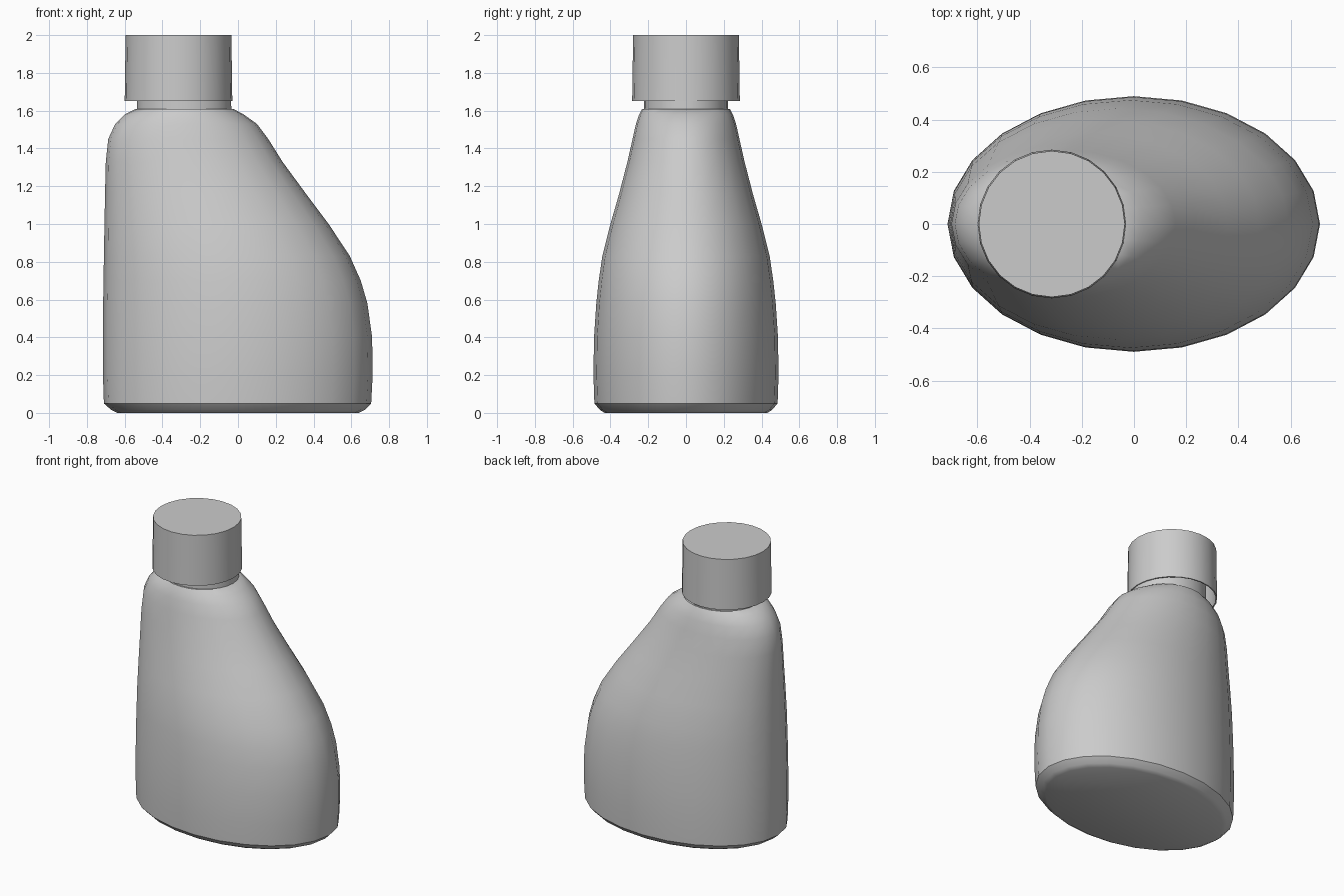
import bpy, bmesh, math

cube = bpy.data.objects.get("Cube")
if cube:
    bpy.data.objects.remove(cube)

SIDES = 24

grey = bpy.data.materials.new("light_grey")
grey.use_nodes = True
colour = (0.6, 0.6, 0.6, 1)
grey.diffuse_color = colour
grey.node_tree.nodes["Principled BSDF"].inputs["Base Color"].default_value = colour


def loft(name, rings):
    """Skin a stack of horizontal ellipses (z, left x, right x, half depth)."""
    bm = bmesh.new()
    loops = []
    for z, x0, x1, depth in rings:
        mid, half = (x0 + x1) / 2, (x1 - x0) / 2
        angles = [2 * math.pi * i / SIDES for i in range(SIDES)]
        loops.append([bm.verts.new((mid + half * math.cos(a), depth * math.sin(a), z))
                      for a in angles])
    for low, high in zip(loops, loops[1:]):
        for i in range(SIDES):
            j = (i + 1) % SIDES
            bm.faces.new((low[i], low[j], high[j], high[i]))
    bm.faces.new(loops[0][::-1])
    bm.faces.new(loops[-1])
    bmesh.ops.recalc_face_normals(bm, faces=bm.faces)
    mesh = bpy.data.meshes.new(name)
    bm.to_mesh(mesh)
    bm.free()
    mesh.materials.append(grey)
    obj = bpy.data.objects.new(name, mesh)
    bpy.context.collection.objects.link(obj)
    bpy.ops.object.select_all(action='DESELECT')
    obj.select_set(True)
    bpy.context.view_layer.objects.active = obj
    bpy.ops.object.shade_smooth_by_angle(angle=math.radians(35))
    return obj


# Bottle body: chamfered base, bulging belly, slanted shoulder
loft("bottle_body", [
    (0, -0.64, 0.64, 0.43),
    (0.015, -0.67, 0.67, 0.455),
    (0.05, -0.71, 0.705, 0.485),
    (0.2, -0.715, 0.713, 0.49),
    (0.4, -0.715, 0.71, 0.487),
    (0.58, -0.714, 0.685, 0.475),
    (0.7, -0.712, 0.65, 0.462),
    (0.83, -0.71, 0.592, 0.443),
    (1.0, -0.707, 0.48, 0.4),
    (1.16, -0.704, 0.36, 0.354),
    (1.33, -0.7, 0.235, 0.31),
    (1.45, -0.687, 0.16, 0.283),
    (1.53, -0.65, 0.1, 0.265),
    (1.58, -0.6, 0.03, 0.248),
    (1.61, -0.54, -0.025, 0.232),
])

# Neck rising into the cap
loft("neck", [(1.6, -0.535, -0.035, 0.222), (1.93, -0.535, -0.045, 0.22)])

# Hollow screw cap, open below: inner ceiling, inner wall, rim, outer wall, top
loft("cap", [
    (1.97, -0.585, -0.045, 0.27),
    (1.65, -0.592, -0.038, 0.277),
    (1.65, -0.6, -0.03, 0.285),
    (2.0, -0.595, -0.035, 0.28),
])
